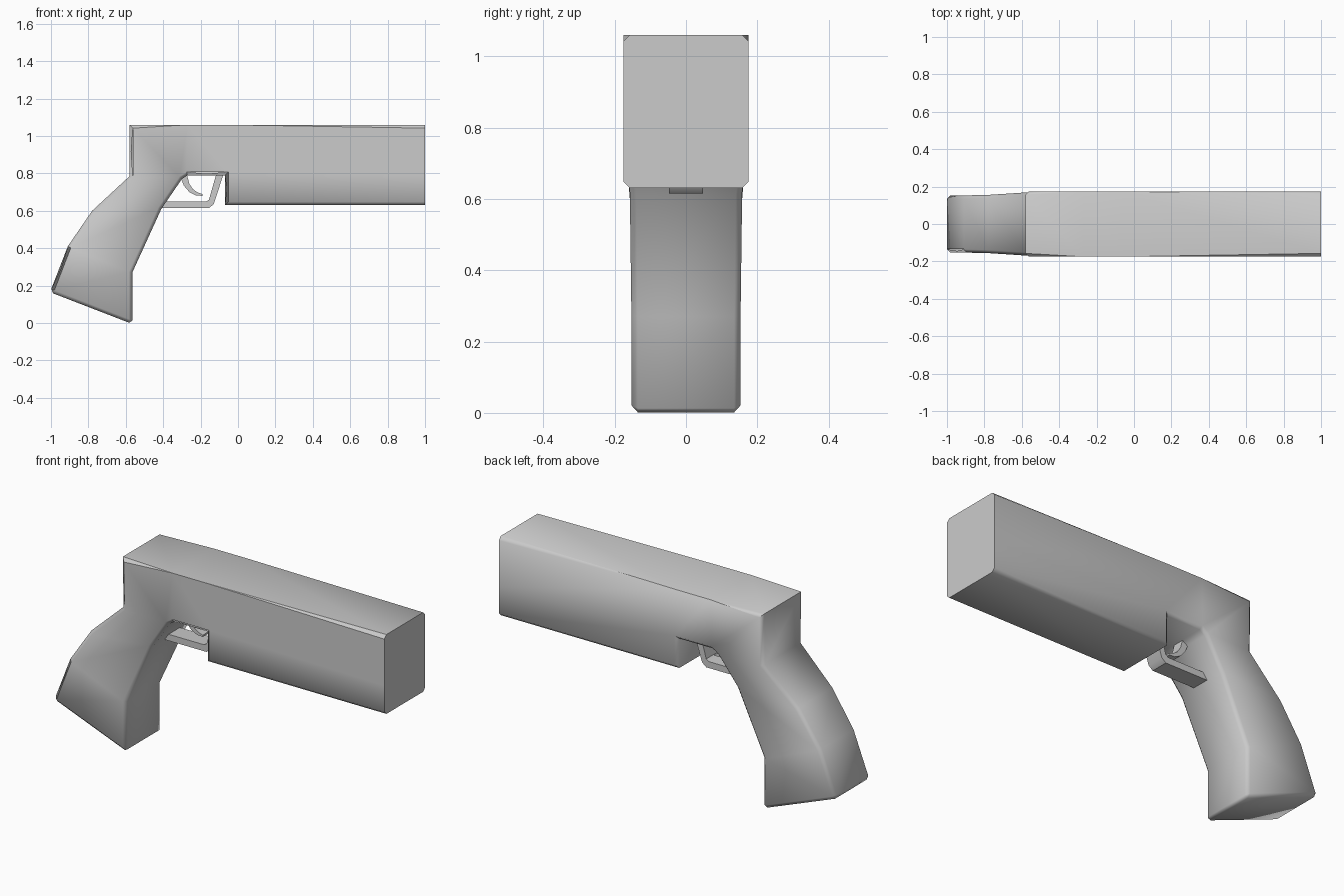
import bpy, bmesh

if "Cube" in bpy.data.objects:
    bpy.data.objects.remove(bpy.data.objects["Cube"])


def finish(name, bm, angle):
    bmesh.ops.recalc_face_normals(bm, faces=bm.faces)
    me = bpy.data.meshes.new(name)
    bm.to_mesh(me)
    bm.free()
    ob = bpy.data.objects.new(name, me)
    bpy.context.collection.objects.link(ob)
    bpy.ops.object.select_all(action='DESELECT')
    ob.select_set(True)
    bpy.context.view_layer.objects.active = ob
    bpy.ops.object.shade_smooth_by_angle(angle=angle)
    return ob


def slab(points, panels, rim):
    """Mirror side panels about y = 0 and join them along the rim.
    points: (x, z, half width)"""
    bm = bmesh.new()
    sides = [[bm.verts.new((x, s * w, z)) for x, z, w in points] for s in (-1, 1)]
    for side in sides:
        for p in panels:
            bm.faces.new([side[i] for i in p])
    a, b = sides
    for i, j in zip(rim, rim[1:] + rim[:1]):
        bm.faces.new((a[i], a[j], b[j], b[i]))
    return bm, a, b


# Body and grip: one side outline with half widths
pts = [(-1.005, .165, .153), (-.565, -.005, .153), (-.565, .27, .153),
       (-.91, .41, .153), (-.41, .61, .157), (-.78, .60, .157),
       (-.30, .77, .172), (-.58, .785, .170), (-.27, .79, .175),
       (-.58, 1.06, .175), (-.27, 1.06, .175), (-.07, .79, .175),
       (-.07, 1.06, .175), (-.07, .63, .175), (1, .63, .175),
       (1, .79, .175), (1, 1.06, .175)]
panels = [(0, 1, 2, 3), (3, 2, 4, 5), (5, 4, 6, 7), (7, 6, 8, 10, 9),
          (10, 8, 11, 12), (12, 11, 15, 16), (11, 13, 14, 15)]
rim = [0, 1, 2, 4, 6, 8, 11, 13, 14, 15, 16, 12, 10, 9, 7, 5, 3]
bm, a, b = slab(pts, panels, rim)

# Chamfer the outline on both sides, leaving the front end square
edges = []
for side in (a, b):
    for i, j in zip(rim, rim[1:] + rim[:1]):
        if not (pts[i][0] == 1 and pts[j][0] == 1):
            edges.append(bm.edges.get((side[i], side[j])))
edges += [bm.edges.get((a[i], b[i])) for i in (0, 1)]
bmesh.ops.bevel(bm, geom=edges, offset=.018, segments=1, affect='EDGES',
                profile=.5, clamp_overlap=True)
finish("body_and_grip", bm, .87)


def bar(name, outer, inner, half):
    """Curved strip between an outer and an inner path."""
    n = len(outer)
    p = [(x, z, half) for x, z in outer + inner]
    quads = [(i, i + 1, n + i + 1, n + i) for i in range(n - 1)]
    loop = list(range(n)) + list(range(2 * n - 1, n - 1, -1))
    finish(name, slab(p, quads, loop)[0], .6)


# Trigger guard
bar("trigger_guard",
    [(-.45, .615), (-.155, .615), (-.13, .635), (-.076, .80)],
    [(-.45, .65), (-.17, .65), (-.155, .66), (-.115, .80)], .048)

# Trigger
bar("trigger",
    [(-.315, .80), (-.29, .735), (-.26, .70), (-.225, .682), (-.19, .68)],
    [(-.275, .80), (-.26, .745), (-.24, .715), (-.215, .698), (-.19, .69)], .03)
